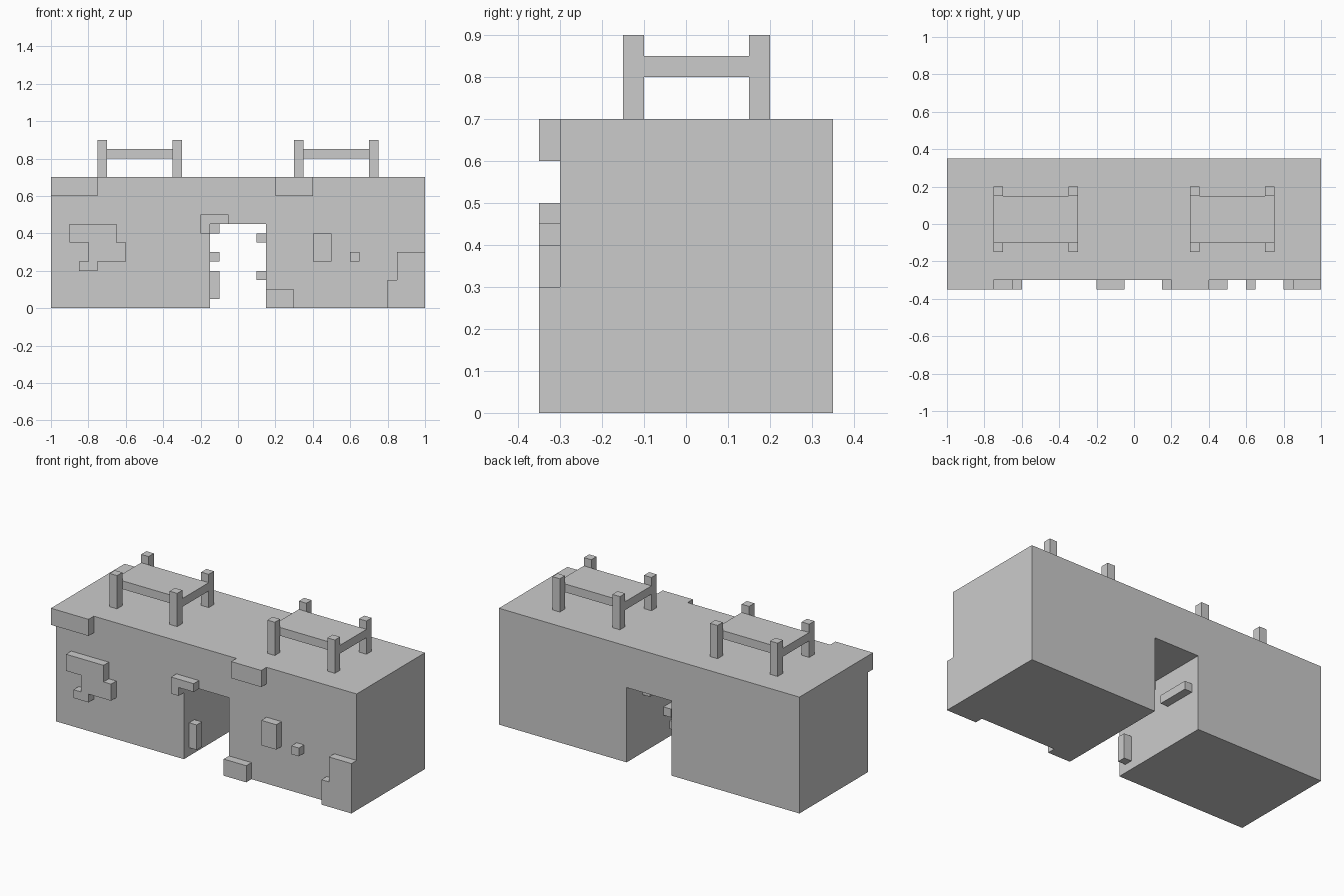
import bpy
import bmesh

if "Cube" in bpy.data.objects:
    bpy.data.objects.remove(bpy.data.objects["Cube"])


def extrude_profile(name, points, y0, y1):
    """Solid from an (x, z) outline, extruded along y."""
    bm = bmesh.new()
    face = bm.faces.new([bm.verts.new((x, y0, z)) for x, z in points])
    ext = bmesh.ops.extrude_face_region(bm, geom=[face])
    verts = [g for g in ext["geom"] if isinstance(g, bmesh.types.BMVert)]
    bmesh.ops.translate(bm, verts=verts, vec=(0, y1 - y0, 0))
    bmesh.ops.recalc_face_normals(bm, faces=bm.faces)
    mesh = bpy.data.meshes.new(name)
    bm.to_mesh(mesh)
    bm.free()
    obj = bpy.data.objects.new(name, mesh)
    bpy.context.collection.objects.link(obj)
    return obj


def box(name, x0, x1, y0, y1, z0, z1):
    return extrude_profile(name, [(x0, z0), (x1, z0), (x1, z1), (x0, z1)], y0, y1)


BACK, WALL, FRONT = 0.35, -0.30, -0.35

# Main wall block with the passage through it
extrude_profile("wall_block", [
    (-1, 0), (-0.15, 0), (-0.15, 0.45), (0.15, 0.45),
    (0.15, 0), (1, 0), (1, 0.7), (-1, 0.7)], WALL, BACK)

# Rectangular raised stones on the front: x0, x1, z0, z1
for i, (x0, x1, z0, z1) in enumerate([
        (-1, -0.75, 0.6, 0.7), (0.2, 0.4, 0.6, 0.7), (0.15, 0.3, 0, 0.1),
        (0.4, 0.5, 0.25, 0.4), (0.6, 0.65, 0.25, 0.3)]):
    box(f"front_stone_{i + 1}", x0, x1, FRONT, WALL, z0, z1)

# Stepped raised stones on the front
extrude_profile("left_stepped_stone", [
    (-0.9, 0.45), (-0.65, 0.45), (-0.65, 0.35), (-0.6, 0.35), (-0.6, 0.25),
    (-0.75, 0.25), (-0.75, 0.2), (-0.85, 0.2), (-0.85, 0.25), (-0.8, 0.25),
    (-0.8, 0.35), (-0.9, 0.35)], FRONT, WALL)
extrude_profile("passage_corner_stone", [
    (-0.2, 0.4), (-0.15, 0.4), (-0.15, 0.45), (-0.05, 0.45),
    (-0.05, 0.5), (-0.2, 0.5)], FRONT, WALL)
extrude_profile("right_corner_stone", [
    (0.8, 0), (1, 0), (1, 0.3), (0.85, 0.3), (0.85, 0.15), (0.8, 0.15)],
    FRONT, WALL)

# Stones standing out inside the passage: x0, y0, y1, z0, z1
for i, (x0, y0, y1, z0, z1) in enumerate([
        (-0.15, -0.25, -0.2, 0.05, 0.2), (-0.15, 0.1, 0.3, 0.25, 0.3),
        (-0.15, -0.2, 0.0, 0.4, 0.45), (0.1, 0.0, 0.2, 0.35, 0.4),
        (0.1, -0.2, 0.0, 0.15, 0.2)]):
    box(f"passage_stone_{i + 1}", x0, x0 + 0.05, y0, y1, z0, z1)

# Two racks on the roof: four posts and a raised slab each
for side, rx in (("left", -0.75), ("right", 0.3)):
    for px in (rx, rx + 0.4):
        for py in (-0.15, 0.15):
            box(f"{side}_rack_post", px, px + 0.05, py, py + 0.05, 0.7, 0.9)
    box(f"{side}_rack_slab", rx, rx + 0.45, -0.1, 0.15, 0.8, 0.85)
